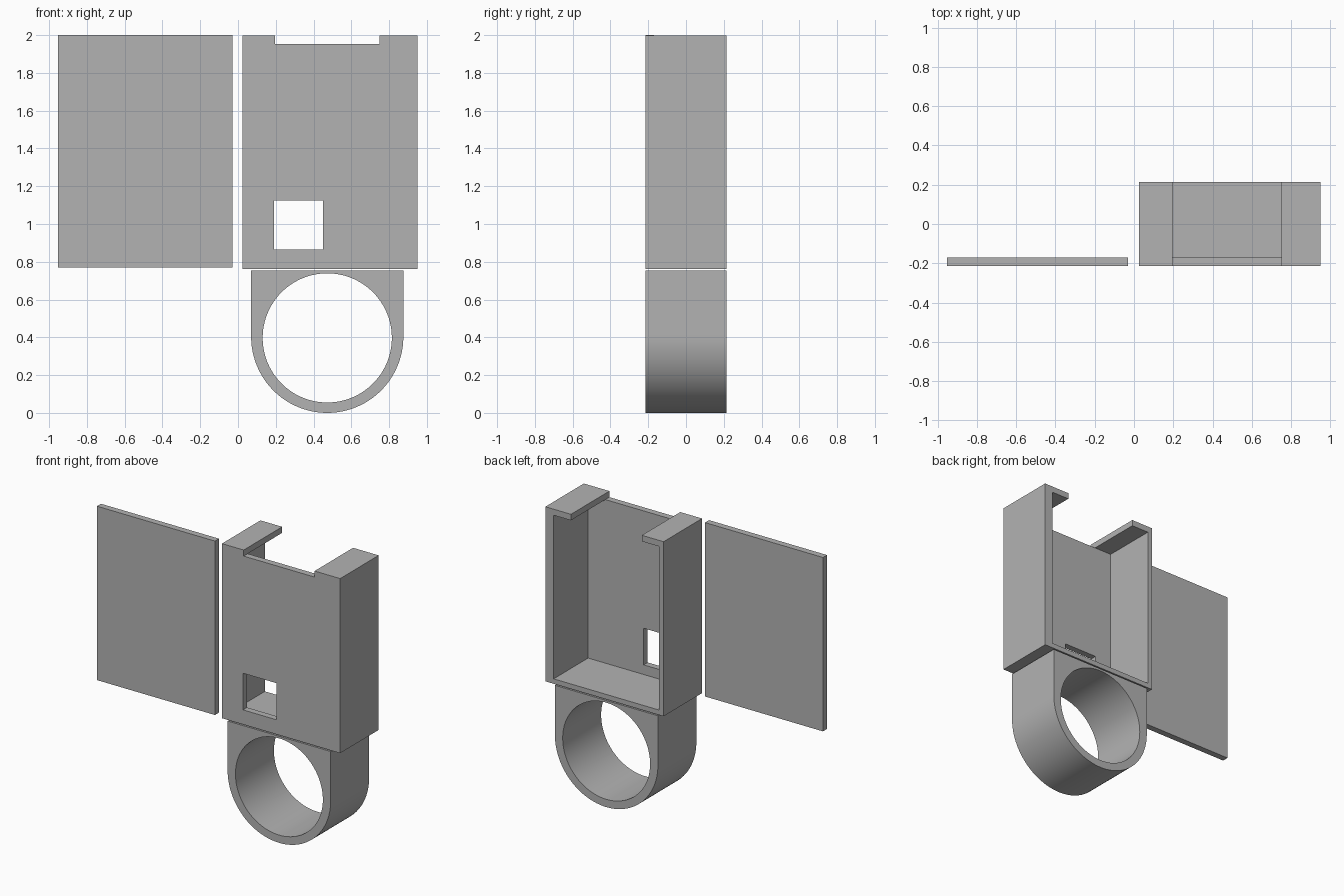
import bpy
import bmesh
from math import cos, sin, pi, radians

if "Cube" in bpy.data.objects:
    bpy.data.objects.remove(bpy.data.objects["Cube"], do_unlink=True)

FRONT, BACK = -0.215, 0.215
CENTRE = 0.4725          # shared axis of the cavity, notch and ring
ARC_Z, OUTER_R = 0.403, 0.403
HOLE_Z, HOLE_R = 0.397, 0.342
SEGMENTS = 96

grey = bpy.data.materials.new("plain grey")
grey.use_nodes = True
grey.diffuse_color = (0.45, 0.45, 0.45, 1)
grey.node_tree.nodes["Principled BSDF"].inputs["Base Color"].default_value = grey.diffuse_color


def prism(name, outline, y0, y1):
    """Extrude an (x, z) outline from y0 to y1."""
    bm = bmesh.new()
    face = bm.faces.new([bm.verts.new((x, y0, z)) for x, z in outline])
    grown = bmesh.ops.extrude_face_region(bm, geom=[face])["geom"]
    moved = [v for v in grown if isinstance(v, bmesh.types.BMVert)]
    bmesh.ops.translate(bm, verts=moved, vec=(0, y1 - y0, 0))
    bmesh.ops.recalc_face_normals(bm, faces=bm.faces)
    mesh = bpy.data.meshes.new(name)
    bm.to_mesh(mesh)
    bm.free()
    mesh.materials.append(grey)
    obj = bpy.data.objects.new(name, mesh)
    bpy.context.collection.objects.link(obj)
    return obj


def box(name, x0, x1, z0, z1, y0=FRONT, y1=BACK):
    return prism(name, [(x0, z0), (x1, z0), (x1, z1), (x0, z1)], y0, y1)


def arc(z, radius, start, end, count):
    angles = [start + (end - start) * i / count for i in range(count + 1)]
    return [(CENTRE + radius * cos(a), z + radius * sin(a)) for a in angles]


def cut(target, cutter):
    """Subtract the cutter, bake the result and remove the cutter."""
    cutter.hide_render = True
    mod = target.modifiers.new("cut", "BOOLEAN")
    mod.operation, mod.solver, mod.object = "DIFFERENCE", "EXACT", cutter
    bpy.context.view_layer.objects.active = target
    bpy.ops.object.modifier_apply(modifier=mod.name)
    bpy.data.objects.remove(cutter, do_unlink=True)


# Flat cover plate lying beside the case
box("cover_plate", -0.953, -0.03, 0.77, 2.0, FRONT, -0.17)

# Case: open at the back, notched at the top, with a window in the front
case = box("case", 0.025, 0.95, 0.762, 1.997)
cut(case, box("cavity", 0.06, 0.885, 0.797, 1.954, -0.17, 0.3))
cut(case, box("top_notch", 0.195, 0.75, 1.954, 2.1, -0.3, 0.3))
cut(case, box("window", 0.19, 0.45, 0.865, 1.124, -0.3, -0.1))

# Mounting ring: rounded below, square shoulders above
top = 0.754
outline = [(CENTRE - OUTER_R, top)] + arc(ARC_Z, OUTER_R, pi, 2 * pi, SEGMENTS // 2)
outline.append((CENTRE + OUTER_R, top))
ring = prism("mounting_ring", outline, FRONT, BACK)
cut(ring, prism("ring_hole", arc(HOLE_Z, HOLE_R, 0, 2 * pi, SEGMENTS)[:-1], -0.3, 0.3))

bpy.ops.object.select_all(action="DESELECT")
ring.select_set(True)
bpy.context.view_layer.objects.active = ring
bpy.ops.object.shade_smooth_by_angle(angle=radians(30))
